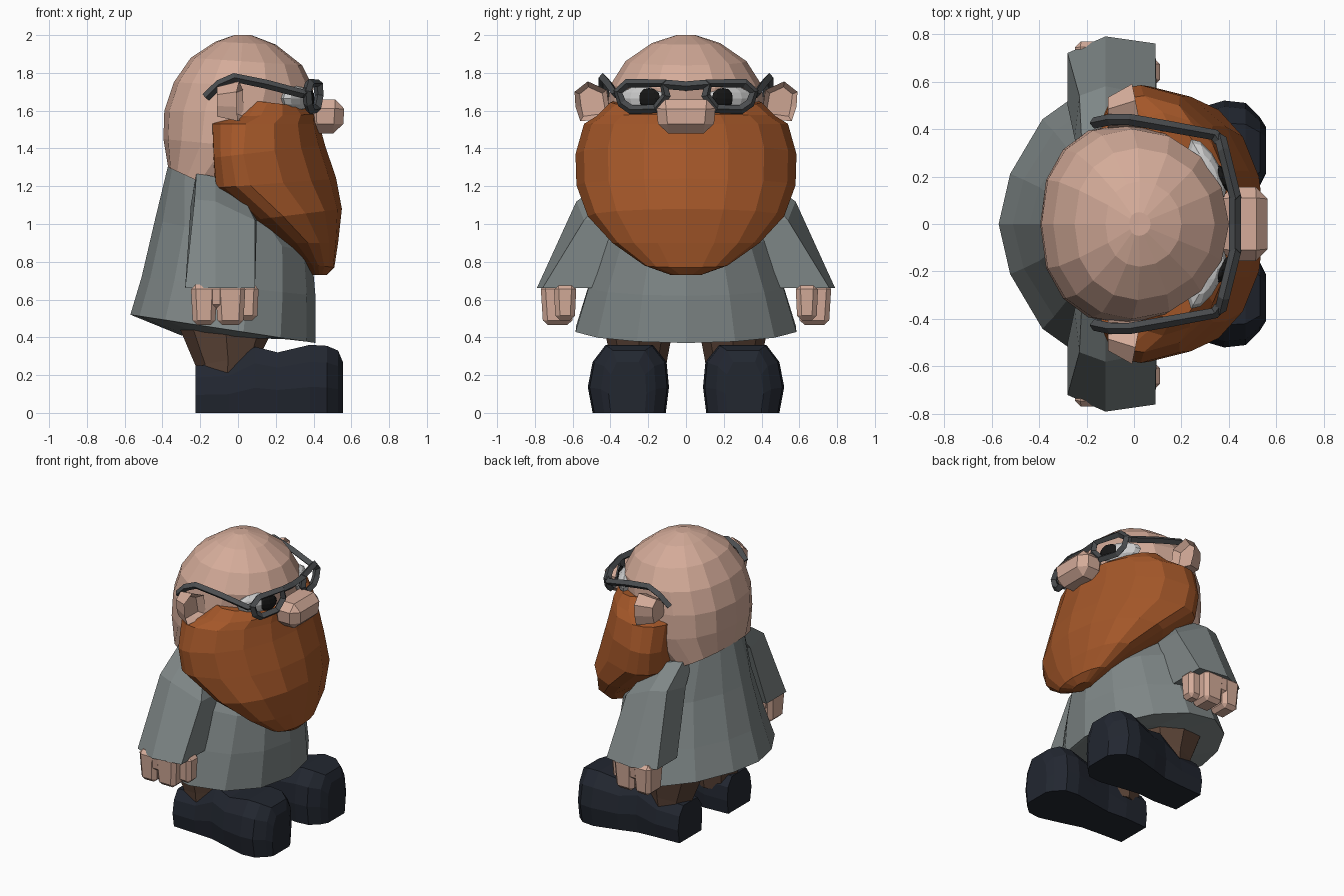
import bpy, bmesh, math
from mathutils import Matrix, Vector

if "Cube" in bpy.data.objects:
    bpy.data.objects.remove(bpy.data.objects["Cube"])


def material(name, rgb):
    m = bpy.data.materials.new(name)
    m.diffuse_color = (*rgb, 1)
    m.use_nodes = True
    m.node_tree.nodes["Principled BSDF"].inputs["Base Color"].default_value = m.diffuse_color
    return m


SKIN = material("skin", (0.66, 0.41, 0.32))
HAIR = material("ginger_hair", (0.37, 0.095, 0.022))
CLOTH = material("grey_cloth", (0.21, 0.24, 0.24))
FRAME = material("dark_frame", (0.07, 0.075, 0.08))
LEATHER = material("boot_leather", (0.016, 0.02, 0.03))
TROUSER = material("trouser_cloth", (0.11, 0.06, 0.04))
WHITE = material("eye_white", (0.7, 0.7, 0.7))
BLACK = material("pupil_black", (0.008, 0.008, 0.008))


def finish(name, bm, mat, mirror=False):
    bmesh.ops.recalc_face_normals(bm, faces=bm.faces)
    me = bpy.data.meshes.new(name)
    bm.to_mesh(me)
    bm.free()
    me.materials.append(mat)
    ob = bpy.data.objects.new(name, me)
    bpy.context.collection.objects.link(ob)
    if mirror:
        mod = ob.modifiers.new("Mirror", 'MIRROR')
        mod.use_axis = (False, True, False)
        mod.use_mirror_merge = False
    return ob


def loft(name, rings, mat, mirror=False):
    """Skin a stack of rings of equal point count and cap both ends."""
    bm = bmesh.new()
    vs = [[bm.verts.new(p) for p in r] for r in rings]
    n = len(vs[0])
    for a, b in zip(vs, vs[1:]):
        for i in range(n):
            j = (i + 1) % n
            bm.faces.new((a[i], a[j], b[j], b[i]))
    bm.faces.new(vs[0])
    bm.faces.new(vs[-1])
    return finish(name, bm, mat, mirror)


def egg(xb, zb, xf, zf, hw, f=0.5, n=16, y0=0.0, back=1.0):
    """Tilted oval from back point to front point, widest at fraction f;
    back < 1 makes the rear half blunt, > 1 makes it pointed."""
    pts = []
    for i in range(n):
        t = 2 * math.pi * i / n
        c, s = math.cos(t), math.sin(t)
        u = f + c * ((1 - f) if c > 0 else f)
        if c < -0.01:
            s = math.copysign(abs(s) ** back, s) if abs(s) > 1e-6 else 0
        pts.append((xb + (xf - xb) * u, y0 + hw * s, zb + (zf - zb) * u))
    return pts


def ball(name, centre, radii, turn, mat, seg=10, rings=6):
    bm = bmesh.new()
    bmesh.ops.create_uvsphere(bm, u_segments=seg, v_segments=rings, radius=1)
    bm.transform(Matrix.Translation(centre) @ Matrix.Rotation(turn, 4, 'Z')
                 @ Matrix.Diagonal((*radii, 1)))
    return finish(name, bm, mat, True)


def block(bm, lo, hi, taper, bevel):
    """Chamfered box, narrowed at the bottom by the taper factor."""
    lo, hi = Vector(lo), Vector(hi)
    c, s = (lo + hi) / 2, hi - lo
    tmp = bmesh.new()
    bmesh.ops.create_cube(tmp, size=1)
    for v in tmp.verts:
        k = taper if v.co.z < 0 else 1
        v.co = c + Vector((v.co.x * s.x * k, v.co.y * s.y * k, v.co.z * s.z))
    bmesh.ops.bevel(tmp, geom=tmp.edges[:], offset=bevel, segments=1, affect='EDGES')
    me = bpy.data.meshes.new("tmp")
    tmp.to_mesh(me)
    tmp.free()
    bm.from_mesh(me)
    bpy.data.meshes.remove(me)


def bar(name, pts, r, mat, cyclic=False, mirror=False):
    """Four-sided tube along a polyline."""
    cu = bpy.data.curves.new(name, 'CURVE')
    cu.dimensions = '3D'
    cu.bevel_depth, cu.bevel_resolution = r, 0
    cu.use_fill_caps = True
    sp = cu.splines.new('POLY')
    sp.points.add(len(pts) - 1)
    for p, q in zip(sp.points, pts):
        p.co = (*q, 1)
    sp.use_cyclic_u = cyclic
    tmp = bpy.data.objects.new("tmp", cu)
    bpy.context.collection.objects.link(tmp)
    bpy.context.view_layer.update()
    me = bpy.data.meshes.new_from_object(tmp.evaluated_get(bpy.context.evaluated_depsgraph_get()))
    bpy.data.objects.remove(tmp)
    bm = bmesh.new()
    bm.from_mesh(me)
    for f in bm.faces:
        f.smooth = False
    return finish(name, bm, mat, mirror)


# Head
loft("head", [egg(*r, 0.45, back=0.85) for r in (
    (-0.37, 1.30, 0.00, 1.13, 0.35), (-0.395, 1.45, 0.33, 1.38, 0.42),
    (-0.39, 1.60, 0.38, 1.58, 0.42), (-0.34, 1.75, 0.40, 1.72, 0.40),
    (-0.25, 1.88, 0.34, 1.84, 0.32), (-0.12, 1.965, 0.20, 1.95, 0.18),
    (-0.02, 2.0, 0.07, 2.0, 0.05))], SKIN)

# Beard
loft("beard", [egg(*r[:6], back=r[6]) for r in (
    (0.39, 0.73, 0.47, 0.73, 0.08, 0.5, 1), (0.34, 0.79, 0.51, 0.77, 0.22, 0.5, 1),
    (0.21, 0.90, 0.53, 0.90, 0.39, 0.5, 1), (0.07, 1.02, 0.55, 1.08, 0.52, 0.35, 0.6),
    (-0.13, 1.19, 0.52, 1.24, 0.58, 0.30, 0.3), (-0.14, 1.35, 0.46, 1.42, 0.585, 0.28, 0.25),
    (-0.15, 1.53, 0.43, 1.53, 0.54, 0.33, 0.25), (-0.04, 1.57, 0.42, 1.58, 0.47, 0.35, 0.5),
    (0.02, 1.66, 0.36, 1.62, 0.40, 0.4, 0.5))], HAIR)

# Smock, with its underside
loft("smock", [egg(*r, 0.5, 14, back=1.25) for r in (
    (-0.30, 0.41, 0.38, 0.385, 0.38), (-0.57, 0.52, 0.41, 0.37, 0.60),
    (-0.51, 0.72, 0.41, 0.62, 0.53), (-0.44, 1.02, 0.39, 0.85, 0.44),
    (-0.37, 1.31, 0.10, 1.20, 0.33))], CLOTH)

# Sleeves
loft("sleeves", [
    [(-0.28, 0.50, 0.66), (-0.28, 0.72, 0.66), (-0.12, 0.79, 0.66), (0.09, 0.76, 0.66), (0.09, 0.50, 0.66)],
    [(-0.25, 0.36, 1.10), (-0.23, 0.54, 1.13), (-0.12, 0.58, 1.12), (0.09, 0.54, 1.02), (0.10, 0.36, 1.02)],
    [(-0.22, 0.22, 1.28), (-0.22, 0.34, 1.27), (-0.12, 0.39, 1.25), (0.0, 0.38, 1.20), (0.0, 0.22, 1.20)],
], CLOTH, True)

# Hands: palm, two broad fingers and a thumb
hands = bmesh.new()
for x0, x1, y0, y1, z0 in ((-0.25, 0.03, 0.58, 0.77, 0.55), (-0.25, -0.11, 0.59, 0.77, 0.465),
                           (-0.12, 0.04, 0.59, 0.77, 0.465), (0.00, 0.11, 0.58, 0.70, 0.49)):
    block(hands, (x0, y0, z0), (x1, y1, 0.68), 0.85, 0.025)
finish("hands", hands, SKIN, True)

# Trouser legs
loft("trouser_legs", [egg(*r, 0.5, 8, 0.25) for r in (
    (-0.20, 0.15, 0.08, 0.15, 0.13), (-0.225, 0.25, 0.12, 0.31, 0.15),
    (-0.31, 0.45, 0.18, 0.43, 0.18))], TROUSER, True)

# Boots, lofted from heel to toe
boot = []
for x, top, a, b in ((-0.225, 0.25, 0.14, 0.41), (-0.05, 0.26, 0.13, 0.42),
                     (0.09, 0.35, 0.14, 0.43), (0.21, 0.32, 0.12, 0.47),
                     (0.38, 0.36, 0.09, 0.52), (0.47, 0.355, 0.10, 0.51),
                     (0.53, 0.33, 0.16, 0.45), (0.555, 0.27, 0.21, 0.41)):
    w = b - a
    boot.append([(x, a + w * u, top * v) for u, v in (
        (0.04, 0), (0.94, 0), (1, 0.38), (0.94, 0.75), (0.78, 1), (0.2, 1), (0.03, 0.75), (0, 0.38))])
loft("boots", boot, LEATHER, True)

# Ears with a sunken inner face
outline = ((0.40, 1.57), (0.47, 1.55), (0.56, 1.545), (0.585, 1.62), (0.59, 1.70), (0.52, 1.755), (0.42, 1.71))
ears = bmesh.new()
back = [ears.verts.new((-0.11, 0.4 + (y - 0.4) * 0.7, 1.64 + (z - 1.64) * 0.75)) for y, z in outline]
front = [ears.verts.new((0.03 - (y - 0.4) * 0.2, y, z)) for y, z in outline]
for i in range(len(outline)):
    j = (i + 1) % len(outline)
    ears.faces.new((back[i], back[j], front[j], front[i]))
ears.faces.new(back[::-1])
inner = ears.faces.new(front)
ears.normal_update()
bmesh.ops.inset_individual(ears, faces=[inner], thickness=0.03, depth=0)
bmesh.ops.translate(ears, verts=inner.verts[:], vec=(-0.04, 0, 0))
finish("ears", ears, SKIN, True)

# Nose
nose = bmesh.new()
block(nose, (0.36, -0.16, 1.48), (0.565, 0.16, 1.66), 0.9, 0.05)
finish("nose", nose, SKIN)

# Eyes
ball("eyes", (0.31, 0.235, 1.665), (0.05, 0.14, 0.065), math.radians(30), WHITE)
ball("pupils", (0.372, 0.195, 1.665), (0.022, 0.065, 0.055), math.radians(25), BLACK, 8, 6)

# Spectacles: rims, bridge and side arms
rim = [(0.12, 1.745), (0.31, 1.745), (0.36, 1.70), (0.34, 1.64), (0.29, 1.605), (0.16, 1.61), (0.105, 1.68)]
bar("spectacle_rims", [(0.455 - 0.25 * y, y, z) for y, z in rim], 0.025, FRAME, True, True)
bar("spectacle_bridge", [(0.425, -0.12, 1.74), (0.425, 0, 1.73), (0.425, 0.12, 1.74)], 0.025, FRAME)
bar("spectacle_arms", [(0.36, 0.35, 1.70), (0.34, 0.375, 1.69), (0.15, 0.41, 1.74), (-0.02, 0.44, 1.775),
                       (-0.10, 0.44, 1.74), (-0.17, 0.425, 1.67)], 0.024, FRAME, False, True)
